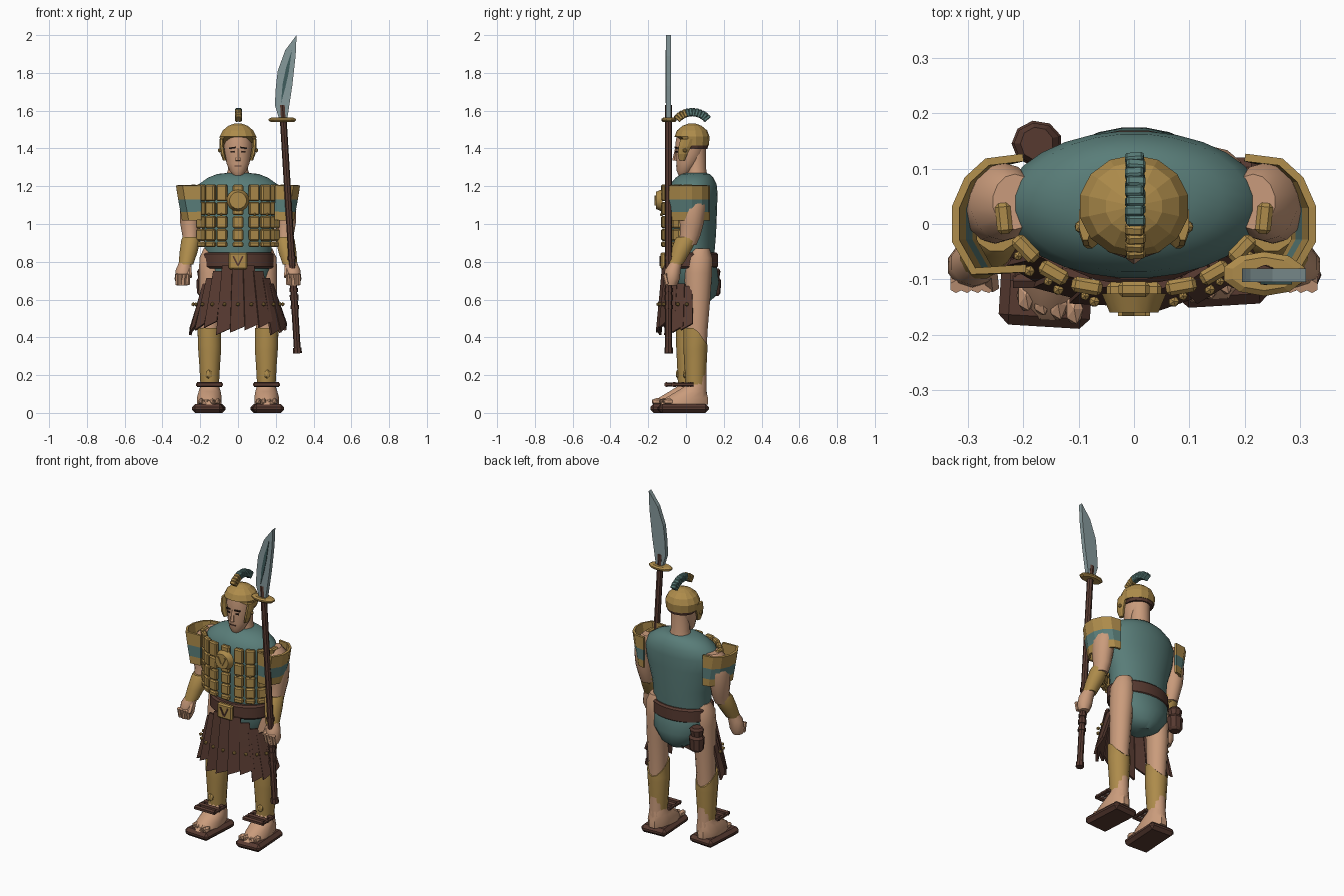
import bpy, bmesh
from math import sin, cos, pi, radians, atan2
from mathutils import Vector, Matrix

if "Cube" in bpy.data.objects:
    bpy.data.objects.remove(bpy.data.objects["Cube"])


def material(name, r, g, b):
    m = bpy.data.materials.new(name)
    m.use_nodes = True
    m.diffuse_color = (r, g, b, 1)
    m.node_tree.nodes["Principled BSDF"].inputs["Base Color"].default_value = (r, g, b, 1)
    return m


gold = material("brass", .42, .26, .07)
teal = material("teal cloth", .10, .205, .19)
brown = material("brown leather", .095, .042, .03)
skin = material("skin", .59, .33, .2)
steel = material("steel", .24, .32, .33)
dark_teal = material("dark teal", .05, .11, .11)
dark = material("dark hair", .03, .015, .01)


def finish(name, bm, mats, smooth=False, solid=0):
    """Turn a bmesh into a named object."""
    bmesh.ops.recalc_face_normals(bm, faces=bm.faces)
    mesh = bpy.data.meshes.new(name)
    bm.to_mesh(mesh)
    bm.free()
    for m in mats if isinstance(mats, (list, tuple)) else [mats]:
        mesh.materials.append(m)
    ob = bpy.data.objects.new(name, mesh)
    bpy.context.collection.objects.link(ob)
    if solid:
        mod = ob.modifiers.new("thickness", "SOLIDIFY")
        mod.thickness, mod.offset = solid, 0
    if smooth:
        bpy.ops.object.select_all(action="DESELECT")
        ob.select_set(True)
        bpy.context.view_layer.objects.active = ob
        bpy.ops.object.shade_smooth_by_angle(angle=radians(40))
    return ob


def loft(name, rings, mat, n=14, smooth=True, side=1, shape=None):
    """Skin a stack of level ellipses given as z, x, y, rx, ry."""
    bm = bmesh.new()
    rows = []
    for z, x, y, rx, ry in rings:
        row = []
        for i in range(n):
            a = 2 * pi * (i + .5) / n
            p = Vector((side * (x + rx * cos(a)), y + ry * sin(a), z))
            row.append(bm.verts.new(shape(p, len(rows), sin(a)) if shape else p))
        rows.append(row)
    for lo, hi in zip(rows, rows[1:]):
        for i in range(n):
            j = (i + 1) % n
            bm.faces.new((lo[i], lo[j], hi[j], hi[i]))
    bm.faces.new(rows[0])
    bm.faces.new(rows[-1])
    return finish(name, bm, mat, smooth)


def box(name, at, size, mat, yaw=0, pitch=0, roll=0, bevel=0):
    bm = bmesh.new()
    bmesh.ops.create_cube(bm, size=1)
    bmesh.ops.scale(bm, vec=size, verts=bm.verts)
    if bevel:
        bmesh.ops.bevel(bm, geom=bm.edges[:], offset=bevel, segments=1, affect="EDGES")
    turn = Matrix.Rotation(yaw, 4, "Z") @ Matrix.Rotation(pitch, 4, "X") @ Matrix.Rotation(roll, 4, "Y")
    bmesh.ops.transform(bm, matrix=Matrix.Translation(at) @ turn, verts=bm.verts)
    return finish(name, bm, mat)


def rod(name, a, b, r, mat, n=8, r2=None):
    a, b = Vector(a), Vector(b)
    bm = bmesh.new()
    bmesh.ops.create_cone(bm, cap_ends=True, segments=n, radius1=r, radius2=r2 or r, depth=(b - a).length)
    turn = (b - a).to_track_quat("Z", "Y").to_matrix().to_4x4()
    bmesh.ops.transform(bm, matrix=Matrix.Translation((a + b) / 2) @ turn, verts=bm.verts)
    return finish(name, bm, mat, True)


def ball(name, at, size, mat):
    bm = bmesh.new()
    bmesh.ops.create_icosphere(bm, subdivisions=1, radius=1)
    bmesh.ops.transform(bm, matrix=Matrix.LocRotScale(Vector(at), None, Vector(size)), verts=bm.verts)
    return finish(name, bm, mat)


def slab(name, outline, y, thick, mat):
    """Extrude an x, z outline along y."""
    bm = bmesh.new()
    face = bm.faces.new([bm.verts.new((x, y, z)) for x, z in outline])
    new = bmesh.ops.extrude_face_region(bm, geom=[face])["geom"]
    bmesh.ops.translate(bm, vec=(0, thick, 0), verts=[v for v in new if isinstance(v, bmesh.types.BMVert)])
    return finish(name, bm, mat)


# Tunic, briefs, belt and buckle
loft("tunic", [(.83, 0, .035, .175, .115), (.95, 0, .035, .185, .125), (1.08, 0, .035, .225, .13),
               (1.16, 0, .035, .235, .133), (1.21, 0, .038, .21, .125), (1.245, 0, .045, .16, .1),
               (1.265, 0, .05, .11, .075), (1.27, 0, .05, .06, .055)], teal, 28)
loft("briefs", [(.585, 0, .06, .05, .06), (.62, 0, .06, .11, .1), (.69, 0, .055, .165, .12),
                (.77, 0, .045, .18, .12), (.84, 0, .035, .175, .11)], teal, 24)
loft("belt", [(.765, 0, .03, .18, .13), (.775, 0, .03, .19, .14), (.84, 0, .03, .19, .14),
              (.85, 0, .03, .18, .13)], brown, 24)
box("buckle", (0, -.12, .805), (.1, .03, .09), gold, bevel=.008)

# Ribbed breastplate of stacked plates
for x, y, yaw in ((0, -.118, 0), (.085, -.112, 10), (.145, -.088, 30), (.195, -.045, 46), (.235, .01, 84)):
    for s in (1, -1) if x else (1,):
        for z, h in ((1.165, .088), (1.082, .07), (1.01, .065), (.942, .062), (.892, .03)):
            box("breast_plate", (s * x, y, z), (.056, .028, h), gold, s * radians(yaw), bevel=.007)
        if x:
            ball("breast_stud", (s * (x + .02 * sin(radians(yaw))), y - .018 * cos(radians(yaw)), 1.05),
                 (.009, .009, .009), gold)
rod("chest_medallion", (0, -.125, 1.125), (0, -.16, 1.125), .06, gold, 14, .045)
for s in (1, -1):
    box("medallion_ridge", (s * .013, -.162, 1.125), (.009, .008, .055), gold, roll=s * .45)
    box("buckle_ridge", (s * .013, -.137, .805), (.008, .008, .055), brown, roll=s * .45)

# Arms, bracers, hands and shoulder guards
for s in (1, -1):
    loft("upper_arm", [(1.2, .215, .04, .04, .05), (1.16, .235, .04, .06, .07), (1.08, .25, .035, .06, .07),
                       (1.0, .253, .03, .054, .063), (.94, .25, .022, .046, .055), (.89, .252, .005, .042, .05)],
         skin, side=s)
    loft("bracer", [(.93, .248, .005, .046, .056), (.915, .25, -.002, .052, .06), (.85, .262, -.03, .049, .054),
                    (.785, .276, -.058, .04, .042)], gold, 12, side=s)
    loft("hand", [(.8, .278, -.055, .034, .036), (.76, .288, -.07, .043, .042), (.71, .295, -.075, .043, .042),
                  (.675, .296, -.08, .03, .032)], skin, 10, side=s)
    for i in range(4):
        rod("finger", (s * (.264 + i * .019), -.113, .735), (s * (.267 + i * .018), -.1, .68), .012, skin, 6)
    rod("thumb", (s * .26, -.075, .77), (s * .256, -.112, .72), .014, skin, 6)

    bm = bmesh.new()
    rows = []
    for z, inset in ((1.02, .032), (1.065, .024), (1.13, .012), (1.205, 0)):
        path = ((.2, .12), (.265, .112), (.3, .08), (.322, .03), (.322, -.03), (.29, -.085), (.195, -.08))
        rows.append([bm.verts.new((s * (x - inset * (x > .2)), y, z)) for x, y in path])
    for r, (lo, hi) in enumerate(zip(rows, rows[1:])):
        for i in range(len(lo) - 1):
            bm.faces.new((lo[i], lo[i + 1], hi[i + 1], hi[i])).material_index = r == 1
    finish("shoulder_guard", bm, [gold, teal], solid=.014)

# Legs, greaves and sandals; the right leg stands a little forward
for s, cy in ((1, .05), (-1, .012)):
    loft("leg", [(.1, .15, cy + .01, .045, .05), (.25, .15, cy + .005, .048, .053), (.42, .15, cy + .005, .054, .058),
                 (.6, .148, cy + .012, .06, .066), (.74, .142, cy + .015, .066, .073),
                 (.82, .14, cy + .02, .066, .07), (.87, .135, cy + .025, .048, .05)], skin, side=s)

    def knee(p, row, back):
        return p - Vector((0, 0, .09 * max(0, back))) if row == 5 else p

    loft("greave", [(.15, .15, cy, .05, .054), (.18, .15, cy, .052, .056), (.25, .15, cy, .056, .059),
                    (.33, .15, cy, .062, .063), (.355, .151, cy, .063, .064), (.45, .152, cy, .063, .064)],
         gold, side=s, shape=knee)
    ball("greave_boss", (s * .155, cy - .056, .205), (.02, .012, .025), gold)
    loft("foot", [(.045, .152, cy - .06, .066, .13), (.08, .152, cy - .045, .068, .115), (.115, .15, cy - .02, .06, .08),
                  (.14, .15, cy, .052, .06), (.18, .15, cy, .046, .05)], skin, 12, side=s)
    for i in range(4):
        ball("toe", (s * (.108 + .029 * i), cy - .165 + .008 * i, .06), (.018, .032, .02), skin)
    box("sandal_sole", (s * .155, cy - .065, .024), (.165, .265, .048), brown, s * .06, bevel=.018)
    for back in (.115, .07, .025):
        y = cy - back
        rod("ankle_strap", (s * .085, y, .15), (s * .218, y, .15), .014, brown, 6)
    for x in (.088, .215):
        rod("strap_link", (s * x, cy - .115, .15), (s * x, cy - .01, .15), .01, brown, 6)

# Leather skirt of ragged strips hanging over the front
strips = 11
for i in range(strips):
    mid = radians(-88 + 176 * i / (strips - 1))
    bm = bmesh.new()
    rows = []
    drop = .05 * ((i * 5) % 4) / 4
    for t in (0, .5, 1):
        row = []
        for k in (-1, 1):
            a = mid + k * radians(9.5)
            top = .79 - .12 * sin(mid) ** 2
            z = top + (.43 + drop + .018 * k - top) * t
            rx, ry = .185 + .07 * t, .125 + .033 * t
            row.append(bm.verts.new((rx * sin(a), .01 - ry * cos(a) + .006 * k, z)))
        rows.append(row)
    for lo, hi in zip(rows, rows[1:]):
        bm.faces.new((lo[0], lo[1], hi[1], hi[0]))
    finish("skirt_strip", bm, brown, solid=.014)
    ball("skirt_stud", (.237 * sin(mid), .01 - .157 * cos(mid), .575), (.011, .011, .011), gold)

# Pouch hanging behind the right hip
loft("pouch", [(.62, -.175, .145, .03, .028), (.635, -.175, .145, .042, .038), (.7, -.175, .145, .046, .042),
               (.715, -.175, .145, .036, .032), (.75, -.175, .145, .042, .038), (.765, -.175, .145, .03, .03)],
     brown, 9, False)

# Neck, head and face
loft("neck", [(1.24, 0, .055, .068, .06), (1.29, 0, .055, .054, .052), (1.4, 0, .05, .056, .055)], skin)
loft("head", [(1.258, 0, -.015, .026, .024), (1.28, 0, -.008, .044, .042), (1.32, 0, .008, .062, .06),
              (1.37, 0, .02, .072, .074), (1.43, 0, .025, .076, .082), (1.48, 0, .028, .07, .076)], skin, 16)
rod("nose", (0, -.058, 1.335), (0, -.052, 1.4), .015, skin, 5, .006)
box("mouth", (0, -.047, 1.308), (.036, .012, .006), brown)
for s in (1, -1):
    box("brow", (s * .03, -.05, 1.403), (.034, .012, .007), dark, s * .35, roll=s * .15)
    box("eye", (s * .029, -.048, 1.382), (.02, .012, .007), dark, s * .35)


# Helmet, cheek guards and crest
def brow_line(p, row, back):
    return p + Vector((0, 0, .045)) if row == 0 and back < -.5 else p


loft("helmet", [(1.415, 0, .033, .094, .088), (1.462, 0, .032, .1, .093), (1.495, 0, .032, .083, .08),
                (1.52, 0, .032, .052, .05), (1.533, 0, .032, .016, .016)], gold, 14, False, shape=brow_line)
loft("helmet_band", [(1.398, 0, .045, .08, .068), (1.42, 0, .045, .088, .074)], brown, 14, False)
for s in (1, -1):
    loft("cheek_guard", [(1.335, .07, -.022, .01, .016), (1.37, .08, -.018, .013, .028),
                         (1.41, .086, -.006, .013, .036), (1.45, .088, .008, .012, .04)], gold, 8, False, s)
    ball("cheek_stud", (s * .098, -.005, 1.39), (.01, .012, .012), gold)

steps = 12
for i in range(steps):
    a = radians(-50 + 100 * i / (steps - 1))
    box("crest_tuft", (.002, .033 + .1 * sin(a), 1.502 + .09 * cos(a)), (.034, .019, .042),
        gold if i < 4 else teal, pitch=-a, roll=.1 * (-1) ** i, bevel=.004)


# Spear in the left hand
def on_shaft(z):
    return (.235 + (1.63 - z) * .061, -.092, z)


rod("spear_shaft", on_shaft(.32), on_shaft(1.63), .018, brown)
for z, h in ((.33, .03), (.56, .02), (.61, .03), (.65, .02), (.82, .02)):
    rod("shaft_ring", on_shaft(z - h / 2), on_shaft(z + h / 2), .023, brown)
guard = loft("spear_guard", [(1.54, .235, -.09, .065, .032), (1.548, .235, -.09, .076, .04),
                             (1.556, .235, -.09, .076, .04), (1.564, .235, -.09, .06, .03)], gold, 10, False)
blade = [(.215, 1.565), (.195, 1.63), (.2, 1.72), (.21, 1.81), (.25, 1.92), (.31, 2),
         (.305, 1.89), (.287, 1.73), (.262, 1.565)]
slab("spear_blade", blade, -.105, .025, steel)
fuller = [(.228, 1.64), (.236, 1.74), (.255, 1.83), (.285, 1.92), (.268, 1.8), (.25, 1.72)]
slab("blade_groove", fuller, -.109, .006, dark_teal)
